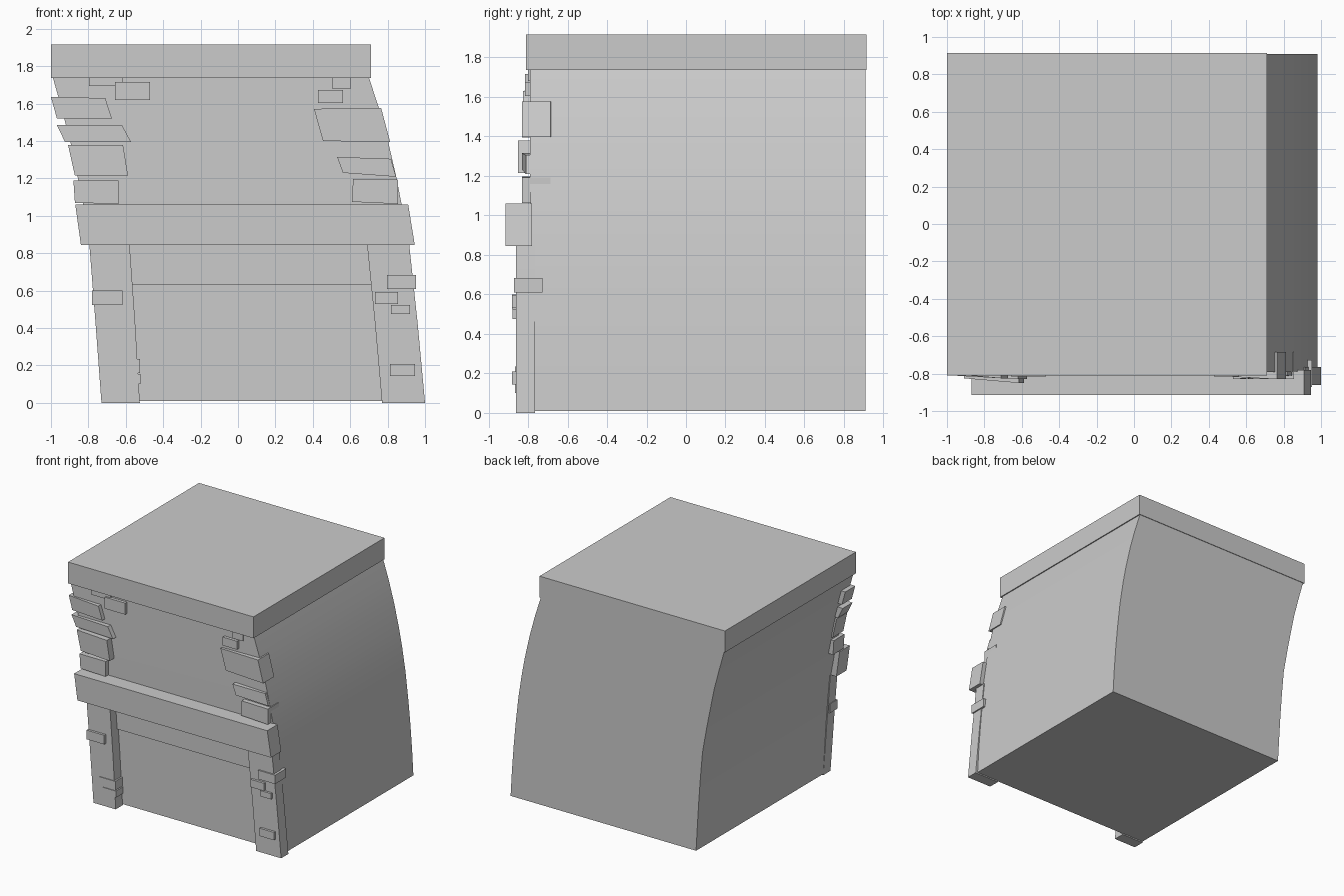
import bpy, bmesh


def obj_from_bm(name, bm, smooth=False):
    bmesh.ops.recalc_face_normals(bm, faces=bm.faces)
    me = bpy.data.meshes.new(name)
    bm.to_mesh(me)
    bm.free()
    ob = bpy.data.objects.new(name, me)
    bpy.context.collection.objects.link(ob)
    if smooth:
        bpy.ops.object.select_all(action='DESELECT')
        ob.select_set(True)
        bpy.context.view_layer.objects.active = ob
        bpy.ops.object.shade_smooth_by_angle(angle=0.5)
    return ob


def loft(name, rings, smooth=False):
    """Stack of rectangles: (z, left x, right x, front y, back y)."""
    bm = bmesh.new()
    rows = [[bm.verts.new(p) for p in ((l, f, z), (r, f, z), (r, b, z), (l, b, z))]
            for z, l, r, f, b in rings]
    for a, c in zip(rows, rows[1:]):
        for i in range(4):
            j = (i + 1) % 4
            bm.faces.new((a[i], a[j], c[j], c[i]))
    bm.faces.new(rows[0])
    bm.faces.new(rows[-1])
    return obj_from_bm(name, bm, smooth)


def stone(name, quad, y_left, y_right, depth):
    """Front outline (tl, tr, br, bl) pushed back; the front may be turned."""
    bm = bmesh.new()
    ys = (y_left, y_right, y_right, y_left)
    f = [bm.verts.new((x, y, z)) for (x, z), y in zip(quad, ys)]
    b = [bm.verts.new((x, y + depth, z)) for (x, z), y in zip(quad, ys)]
    bm.faces.new(f)
    bm.faces.new(b)
    for i in range(4):
        j = (i + 1) % 4
        bm.faces.new((f[i], f[j], b[j], b[i]))
    return obj_from_bm(name, bm)


def brick(name, x0, x1, z0, z1, y, depth):
    return stone(name, ((x0, z1), (x1, z1), (x1, z0), (x0, z0)), y, y, depth)


# leaning main body, with the shallow door recess at the lower front
B = 0.91
loft("leaning_walls", [
    (0.01, -0.73, 0.98, -0.77, B), (0.22, -0.742, 0.968, -0.77, B),
    (0.43, -0.755, 0.952, -0.77, B), (0.63, -0.77, 0.933, -0.77, B),
    (0.63, -0.77, 0.933, -0.785, B), (0.85, -0.79, 0.908, -0.785, B),
    (1.06, -0.828, 0.875, -0.788, B), (1.20, -0.856, 0.848, -0.79, B),
    (1.40, -0.897, 0.802, -0.79, B), (1.58, -0.945, 0.752, -0.79, B),
    (1.74, -0.99, 0.70, -0.79, B)], True)

# roof slab and mid beam
loft("roof_slab", [(1.737, -1.0, 0.71, -0.81, 0.915), (1.915, -1.0, 0.71, -0.81, 0.915)])
loft("front_beam", [(0.845, -0.84, 0.945, -0.915, -0.78), (1.06, -0.87, 0.91, -0.915, -0.78)])

# pillars
for side, rings in {
    "left": [(0, -0.73, -0.525), (0.43, -0.762, -0.55), (0.85, -0.795, -0.58)],
    "right": [(0, 0.77, 1.0), (0.43, 0.732, 0.96), (0.85, 0.69, 0.915)],
}.items():
    loft(side + "_pillar", [(z, l, r, -0.86, -0.765) for z, l, r in rings], True)

# upper corner stones: outline, front y left and right, depth
for i, (q, yl, yr, d) in enumerate([
    (((-1.0, 1.635), (-0.71, 1.63), (-0.674, 1.52), (-0.968, 1.52)), -0.80, -0.825, 0.13),
    (((-0.968, 1.485), (-0.62, 1.485), (-0.572, 1.395), (-0.925, 1.395)), -0.81, -0.83, 0.13),
    (((-0.909, 1.38), (-0.615, 1.38), (-0.588, 1.215), (-0.872, 1.215)), -0.825, -0.85, 0.14),
    (((-0.88, 1.19), (-0.64, 1.19), (-0.64, 1.064), (-0.872, 1.07)), -0.83, -0.83, 0.14),
    (((0.406, 1.572), (0.765, 1.578), (0.813, 1.396), (0.455, 1.40)), -0.81, -0.83, 0.145),
    (((0.53, 1.315), (0.818, 1.305), (0.845, 1.209), (0.561, 1.23)), -0.83, -0.81, 0.145),
    (((0.615, 1.198), (0.856, 1.193), (0.856, 1.064), (0.61, 1.075)), -0.83, -0.83, 0.145),
]):
    stone(f"corner_stone_{i + 1}", q, yl, yr, d)

# small bricks under the roof and on the pillars
for i, b in enumerate([
    (-0.797, -0.615, 1.695, 1.74, -0.80, 0.06),
    (-0.658, -0.47, 1.62, 1.716, -0.815, 0.06),
    (0.503, 0.604, 1.68, 1.74, -0.80, 0.06),
    (0.428, 0.561, 1.604, 1.674, -0.815, 0.06),
    (-0.78, -0.617, 0.524, 0.60, -0.88, 0.10),
    (-0.68, -0.525, 0.16, 0.235, -0.866, 0.10),
    (-0.64, -0.52, 0.10, 0.155, -0.865, 0.10),
    (0.797, 0.952, 0.61, 0.684, -0.872, 0.145),
    (0.733, 0.856, 0.53, 0.594, -0.88, 0.06),
    (0.818, 0.92, 0.476, 0.524, -0.878, 0.06),
    (0.813, 0.947, 0.144, 0.209, -0.88, 0.06),
]):
    brick(f"small_brick_{i + 1}", *b)
